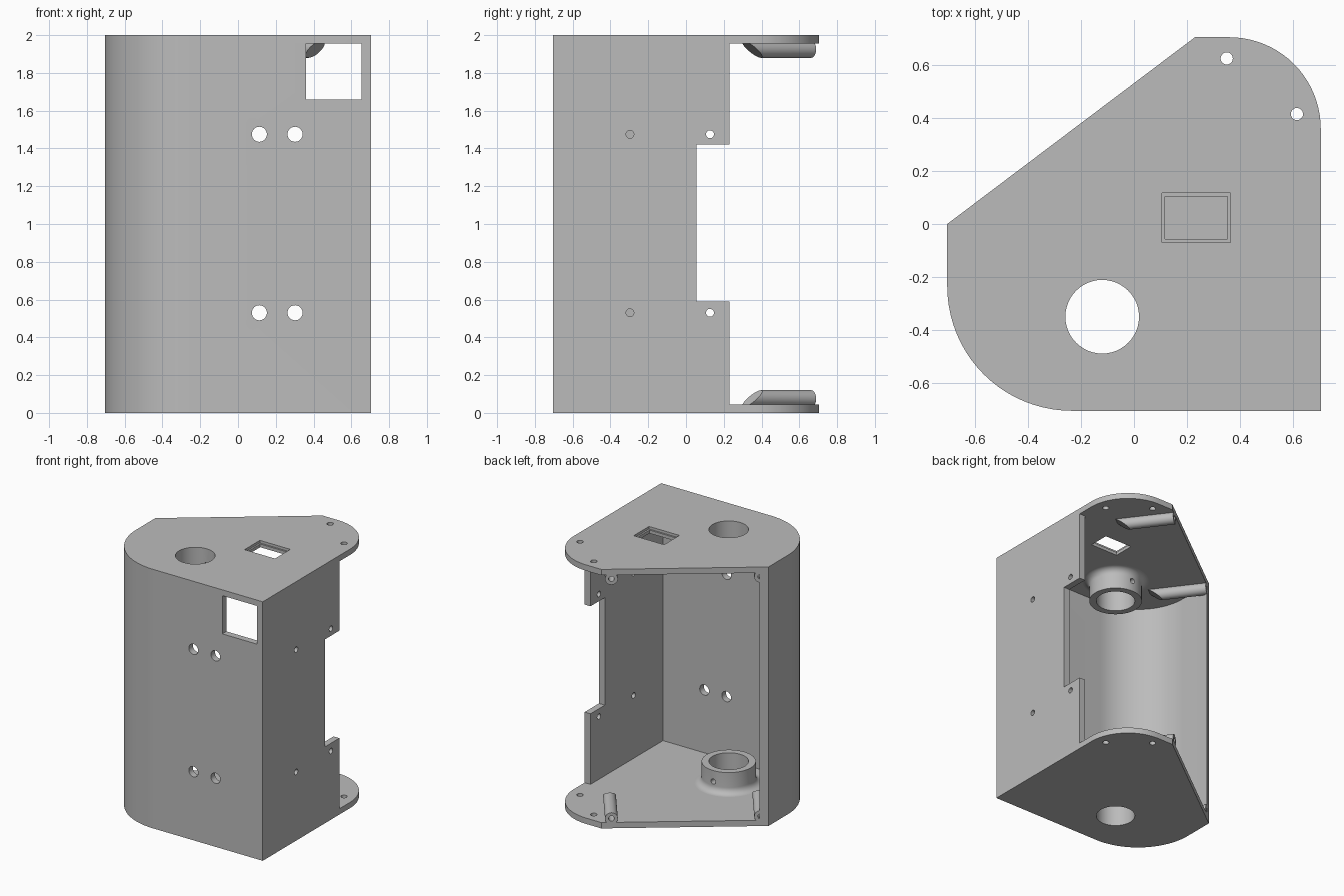
import bpy, bmesh, math
from mathutils import Vector, Matrix

if "Cube" in bpy.data.objects:
    bpy.data.objects.remove(bpy.data.objects["Cube"])

GREY = (0.5, 0.5, 0.5, 1)
grey = bpy.data.materials.new("plain grey")
grey.use_nodes = True
grey.diffuse_color = GREY
grey.node_tree.nodes["Principled BSDF"].inputs["Base Color"].default_value = GREY

HALF, H, WALL = 0.705, 2.0, 0.045
HOLE = (-0.12, -0.35)                        # axis of the large round opening
CORNER = Vector((-HALF, 0, 0))               # start of the slanted open side
ALONG = (Vector((0.23, HALF, 0)) - CORNER).normalized()
INWARD = Vector((ALONG.y, -ALONG.x, 0))


def make(name, bm):
    bmesh.ops.recalc_face_normals(bm, faces=bm.faces)
    mesh = bpy.data.meshes.new(name)
    bm.to_mesh(mesh)
    bm.free()
    mesh.materials.append(grey)
    ob = bpy.data.objects.new(name, mesh)
    bpy.context.collection.objects.link(ob)
    return ob


def prism(name, points, z0, z1):
    bm = bmesh.new()
    face = bm.faces.new([bm.verts.new((x, y, z0)) for x, y in points])
    top = bmesh.ops.extrude_face_region(bm, geom=[face])["geom"]
    verts = [v for v in top if isinstance(v, bmesh.types.BMVert)]
    bmesh.ops.translate(bm, verts=verts, vec=(0, 0, z1 - z0))
    return make(name, bm)


def box(name, x0, x1, y0, y1, z0, z1):
    return prism(name, [(x0, y0), (x1, y0), (x1, y1), (x0, y1)], z0, z1)


def rod(name, start, end, radius, sides=24):
    start, end = Vector(start), Vector(end)
    axis = end - start
    turn = axis.to_track_quat('Z', 'Y').to_matrix().to_4x4()
    bm = bmesh.new()
    bmesh.ops.create_cone(bm, cap_ends=True, segments=sides, radius1=radius,
                          radius2=radius, depth=axis.length,
                          matrix=Matrix.Translation((start + end) / 2) @ turn)
    return make(name, bm)


def arc(cx, cy, r, a0, a1, n=20):
    steps = [math.radians(a0 + (a1 - a0) * i / n) for i in range(n + 1)]
    return [(cx + r * math.cos(a), cy + r * math.sin(a)) for a in steps]


def boolean(ob, others, operation='DIFFERENCE'):
    for other in others:
        mod = ob.modifiers.new("boolean", 'BOOLEAN')
        mod.operation, mod.solver, mod.object = operation, 'EXACT', other
    bpy.context.view_layer.update()
    graph = bpy.context.evaluated_depsgraph_get()
    mesh = bpy.data.meshes.new_from_object(ob.evaluated_get(graph))
    ob.modifiers.clear()
    ob.data = mesh
    for other in others:
        bpy.data.objects.remove(other)


def smooth(ob):
    bpy.ops.object.select_all(action='DESELECT')
    ob.select_set(True)
    bpy.context.view_layer.objects.active = ob
    bpy.ops.object.shade_smooth_by_angle(angle=math.radians(25))


# Housing: outline block hollowed out, open on the slanted side
outline = ([(-HALF, 0)] + arc(-0.235, -0.235, 0.47, 180, 270)
           + [(HALF, -HALF)] + arc(0.36, 0.36, 0.345, 0, 90) + [(0.23, HALF)])
housing = prism("housing", outline, 0, H)
IN = HALF - 0.05
cavity = (arc(-0.235, -0.235, 0.42, 180, 270)
          + [(IN, -IN), (IN, 0.23), (1, 0.23), (1, 1), (-IN, 1)])
cutters = [prism("cavity", cavity, WALL, H - WALL)]

# Side wall notch, front window and stepped opening in the top plate
cutters += [box("notch", 0.6, 0.8, 0.055, 0.5, 0.59, 1.42),
            box("window", 0.36, IN, -0.8, -0.6, 1.66, H - WALL),
            box("opening", 0.117, 0.352, -0.057, 0.104, 1.9, 2.1),
            box("recess", 0.105, 0.365, -0.07, 0.117, 1.98, 2.1)]

# Round holes: plates, front wall and side wall
cutters.append(rod("bore", (*HOLE, -0.1), (*HOLE, 2.1), 0.139, 48))
for x, y in ((0.35, 0.625), (0.615, 0.415)):
    cutters.append(rod("hole", (x, y, -0.1), (x, y, 2.1), 0.023))
for z in (0.53, 1.475):
    for x in (0.113, 0.302):
        cutters.append(rod("hole", (x, -0.8, z), (x, -0.6, z), 0.04))
    for y in (-0.297, 0.127):
        cutters.append(rod("hole", (0.6, y, z), (0.8, y, z), 0.021))
boolean(housing, cutters)
smooth(housing)


def flip(ob):
    # mirror a finished lower part onto the upper plate
    ob.data.transform(Matrix.Translation((0, 0, H)) @ Matrix.Scale(-1, 4, (0, 0, 1)))
    ob.data.flip_normals()


def collar(name, upper):
    # turned ring with a filleted foot and a set-screw hole
    fillet = arc(0.24, WALL + 0.05, 0.05, 180, 270, 8)
    profile = [(0.139, WALL), (0.139, 0.21), (0.19, 0.21)] + fillet
    bm = bmesh.new()
    rings = []
    for i in range(48):
        a = math.tau * i / 48
        rings.append([bm.verts.new((HOLE[0] + r * math.cos(a), HOLE[1] + r * math.sin(a), z))
                      for r, z in profile])
    n = len(profile)
    for i in range(48):
        p, q = rings[i - 1], rings[i]
        for j in range(n):
            k = (j + 1) % n
            bm.faces.new((p[j], q[j], q[k], p[k]))
    ob = make(name, bm)
    x, y = HOLE
    boolean(ob, [rod("screw", (x, y + 0.08, 0.125), (x, y + 0.3, 0.125), 0.02)])
    if upper:
        flip(ob)
    smooth(ob)


def boss(name, distance, upper):
    # screw post lying on the plate, inner end cut at a slant
    start = CORNER + ALONG * distance + Vector((0, 0, 0.075))
    ob = rod(name, start, start + INWARD * 0.43, 0.045, 32)
    for v in ob.data.vertices:
        if (v.co - start).dot(INWARD) > 0.2:
            v.co -= INWARD * 1.3 * (v.co.z - WALL)
    boolean(ob, [rod("screw", start - INWARD * 0.1, start + INWARD * 0.25, 0.02)])
    if upper:
        flip(ob)
    smooth(ob)


for level, upper in (("lower", False), ("upper", True)):
    collar(level + "_collar", upper)
    boss(level + "_inner_screw_post", 0.055, upper)
    boss(level + "_outer_screw_post", 1.10, upper)
